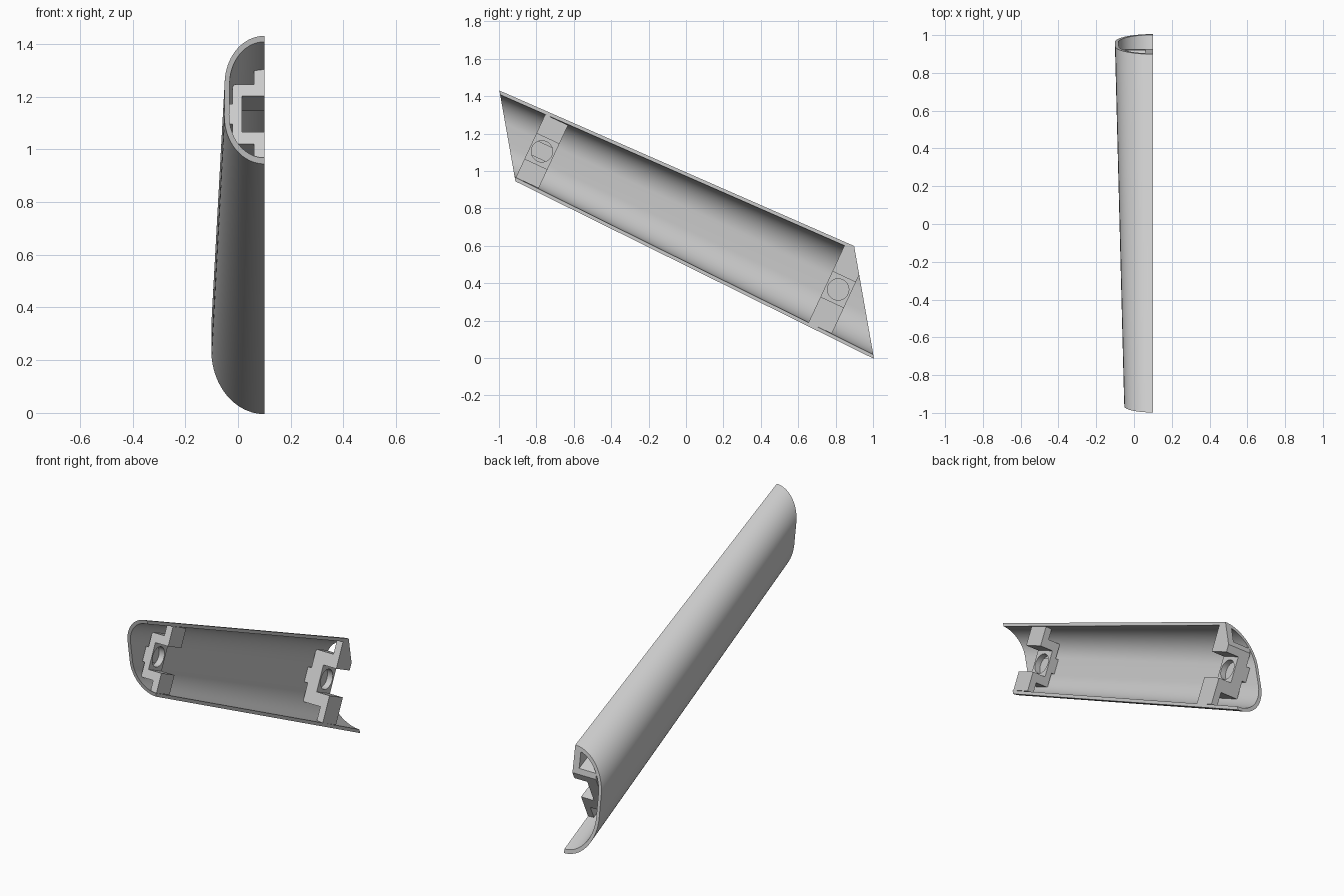
import bpy, bmesh
from math import sin, cos, pi, radians, sqrt, tan
from mathutils import Vector

if "Cube" in bpy.data.objects:
    bpy.data.objects.remove(bpy.data.objects["Cube"], do_unlink=True)

TILT = radians(25)       # downward slope of the tube axis
CUT_X = 0.1              # plane of the open side
FLAT = 0.0505            # half height of the straight part of the section
R0, TAPER = 0.176, 0.0233
WALL = 0.019
SLANT = tan(radians(35)) # slope of the end cuts
FRONT, REAR = -1.056, 1.048

grey = bpy.data.materials.new("light_grey")
grey.use_nodes = True
grey.diffuse_color = (0.6, 0.6, 0.6, 1)
grey.node_tree.nodes["Principled BSDF"].inputs["Base Color"].default_value = (0.6, 0.6, 0.6, 1)


def place(s, d, v):
    """Along the axis, depth from the open side, height across the axis."""
    return Vector((CUT_X - d,
                   0.0015 + s * cos(TILT) + v * sin(TILT),
                   0.745 - s * sin(TILT) + v * cos(TILT)))


def finish(bm, name):
    bmesh.ops.recalc_face_normals(bm, faces=bm.faces)
    mesh = bpy.data.meshes.new(name)
    bm.to_mesh(mesh)
    bm.free()
    mesh.materials.append(grey)
    obj = bpy.data.objects.new(name, mesh)
    bpy.context.collection.objects.link(obj)
    return obj


def activate(obj):
    bpy.ops.object.select_all(action='DESELECT')
    obj.select_set(True)
    bpy.context.view_layer.objects.active = obj


# Tapered half-tube shell with slanted ends
def section(end, inset):
    steps = 20
    angles = [pi / 2 * i / steps for i in range(steps + 1)]
    halves = [(1, pi / 2 - a) for a in angles] + [(-1, -a) for a in angles]
    points = []
    for sign, a in halves:
        base = sign * FLAT + (R0 - inset) * sin(a)
        grow = TAPER * sin(a)
        s = (end - SLANT * base) / (1 + SLANT * grow)
        points.append(place(s, (R0 - inset + TAPER * s) * cos(a), base + grow * s))
    return points


bm = bmesh.new()
rings = [[bm.verts.new(p) for p in section(end, inset)]
         for end, inset in ((FRONT, 0), (REAR, 0), (REAR, WALL), (FRONT, WALL))]
for k in range(4):
    a, b = rings[k], rings[(k + 1) % 4]
    for i in range(len(a) - 1):
        bm.faces.new((a[i], a[i + 1], b[i + 1], b[i]))
for i in (0, -1):
    bm.faces.new([ring[i] for ring in rings])
shell = finish(bm, "half_tube_shell")
activate(shell)
bpy.ops.object.shade_smooth_by_angle(angle=radians(30))


# Stepped brackets, each with a square notch and a round recess
def bracket(name, s0, s1):
    mid = (s0 + s1) / 2
    r = R0 + TAPER * mid - WALL + 0.004
    first, second = 0.04, 0.85 * r
    v1 = FLAT + sqrt(r * r - first * first)
    v2 = FLAT + sqrt(r * r - second * second)
    tab, notch, pocket = 0.042, 0.075, 0.085
    half = [(0, notch), (0, v1), (first, v1), (first, v2),
            (second, v2), (second, tab), (r, tab)]
    outline = [(pocket, notch)] + half
    outline += [(d, -v) for d, v in reversed(outline)]
    bm = bmesh.new()
    face = bm.faces.new([bm.verts.new(place(s0, d, v)) for d, v in outline])
    out = bmesh.ops.extrude_face_region(bm, geom=[face])
    moved = [g for g in out["geom"] if isinstance(g, bmesh.types.BMVert)]
    bmesh.ops.translate(bm, verts=moved, vec=place(s1, 0, 0) - place(s0, 0, 0))

    # Trim flush with the slanted rear end
    origin = place(REAR, 0, 0)
    normal = (place(REAR + 1, 0, SLANT) - origin).normalized()
    cut = bmesh.ops.bisect_plane(bm, geom=bm.verts[:] + bm.edges[:] + bm.faces[:],
                                 plane_co=origin, plane_no=normal, clear_outer=True)
    edges = [g for g in cut["geom_cut"] if isinstance(g, bmesh.types.BMEdge)]
    if edges:
        bmesh.ops.holes_fill(bm, edges=bm.edges[:], sides=0)
    obj = finish(bm, name)

    # Round recess in the notch floor
    bpy.ops.mesh.primitive_cylinder_add(vertices=48, radius=0.057, depth=0.07,
                                        location=place(mid, pocket, 0),
                                        rotation=(0, pi / 2, 0))
    cutter = bpy.context.object
    cutter.hide_render = True
    cutter.data.materials.append(grey)
    activate(obj)
    mod = obj.modifiers.new("recess", 'BOOLEAN')
    mod.operation, mod.object, mod.solver = 'DIFFERENCE', cutter, 'EXACT'
    bpy.ops.object.modifier_apply(modifier=mod.name)
    bpy.data.objects.remove(cutter, do_unlink=True)
    bpy.ops.object.shade_smooth_by_angle(angle=radians(30))


bracket("front_bracket", -0.919, -0.784)
bracket("rear_bracket", 0.827, 0.965)
